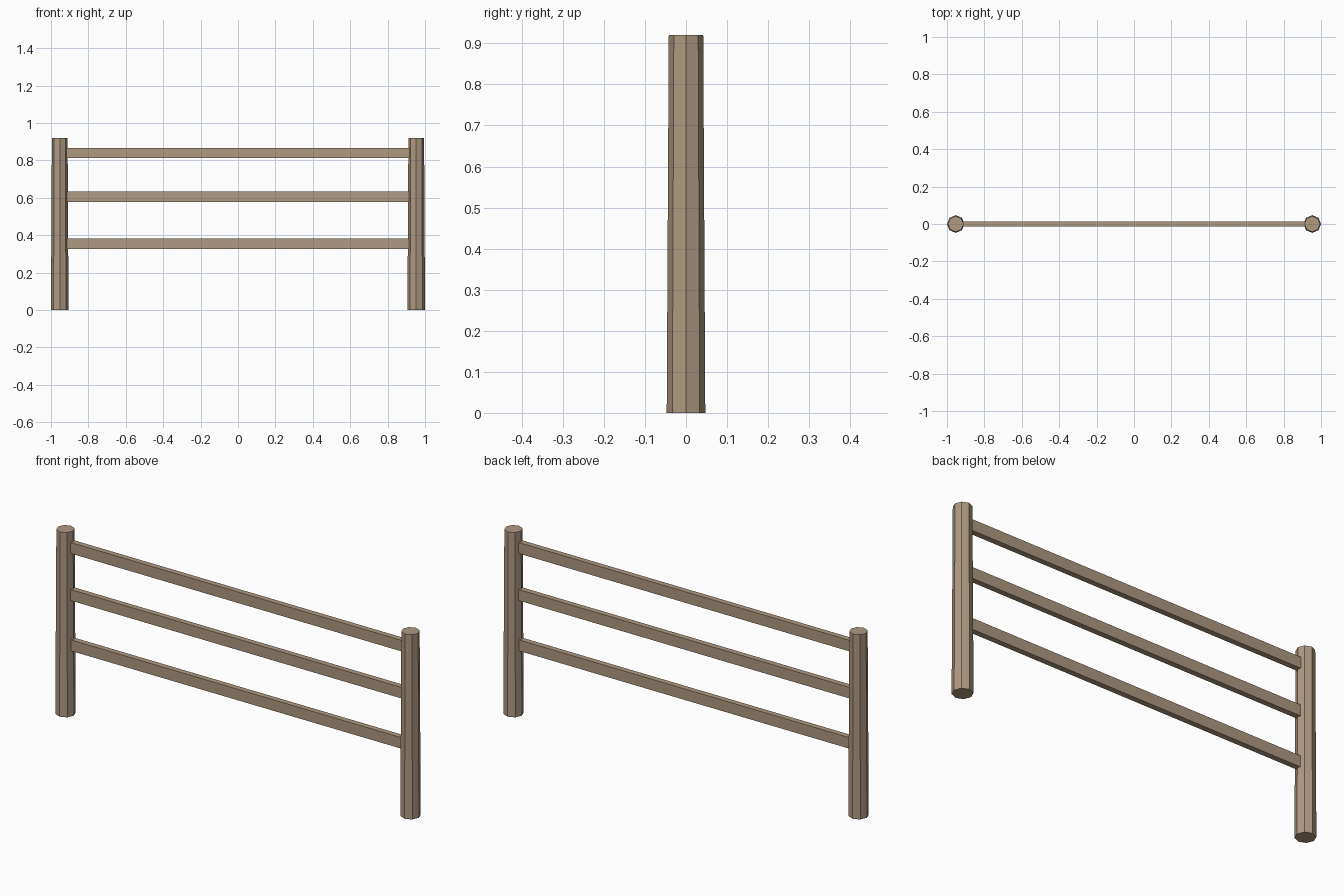
import bpy

if "Cube" in bpy.data.objects:
    bpy.data.objects.remove(bpy.data.objects["Cube"])

wood = bpy.data.materials.new("weathered_wood")
wood.diffuse_color = (0.42, 0.32, 0.22, 1)
wood.use_nodes = True
wood.node_tree.nodes["Principled BSDF"].inputs["Base Color"].default_value = wood.diffuse_color

POST_X = 0.953
POST_H = 0.92


def finish(name):
    ob = bpy.context.object
    ob.name = name
    ob.data.materials.append(wood)
    return ob


# Tapered eight-sided posts
for side, name in ((-1, "left_post"), (1, "right_post")):
    bpy.ops.mesh.primitive_cone_add(vertices=8, radius1=0.047, radius2=0.042,
                                    depth=POST_H, location=(side * POST_X, 0, POST_H / 2))
    finish(name)

# Three flat rails whose ends just enter the posts
for z, name in ((0.354, "lower_rail"), (0.605, "middle_rail"), (0.84, "upper_rail")):
    bpy.ops.mesh.primitive_cube_add(size=1, location=(0, 0, z))
    rail = finish(name)
    rail.scale = (1.835, 0.028, 0.055)
    bpy.ops.object.transform_apply(location=False, rotation=False, scale=True)
